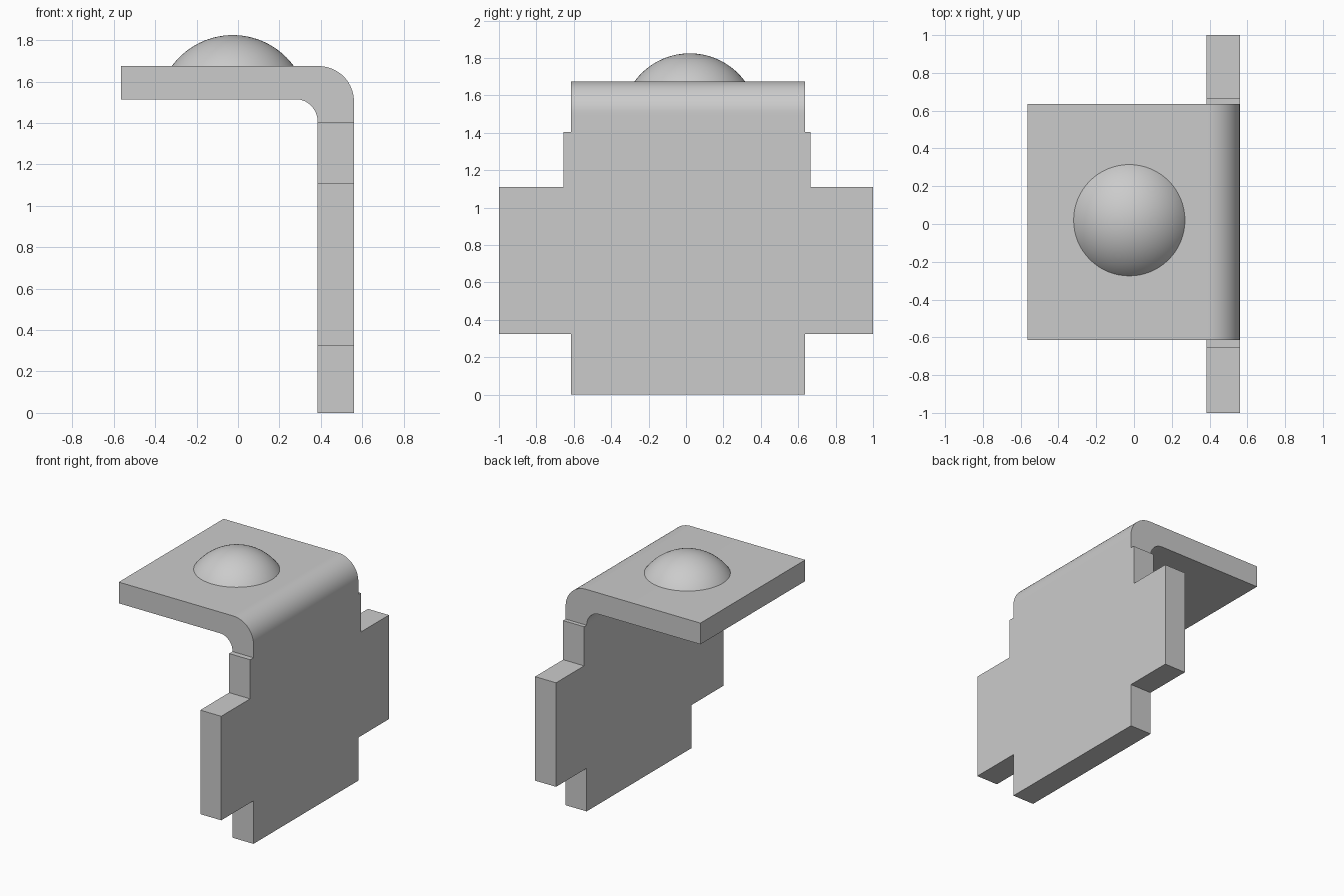
import bpy, bmesh
from math import sin, cos, pi
from mathutils import Vector

if "Cube" in bpy.data.objects:
    bpy.data.objects.remove(bpy.data.objects["Cube"])


def prism(name, points, offset):
    """Extrude a closed outline of 3D points along an offset vector."""
    bm = bmesh.new()
    face = bm.faces.new([bm.verts.new(p) for p in points])
    new = bmesh.ops.extrude_face_region(bm, geom=[face])["geom"]
    bmesh.ops.translate(bm, vec=offset, verts=[v for v in new if isinstance(v, bmesh.types.BMVert)])
    return finish(name, bm)


def finish(name, bm):
    bmesh.ops.recalc_face_normals(bm, faces=bm.faces[:])
    mesh = bpy.data.meshes.new(name)
    bm.to_mesh(mesh)
    bm.free()
    obj = bpy.data.objects.new(name, mesh)
    bpy.context.collection.objects.link(obj)
    return obj


def smooth(obj):
    bpy.ops.object.select_all(action='DESELECT')
    obj.select_set(True)
    bpy.context.view_layer.objects.active = obj
    bpy.ops.object.shade_smooth_by_angle(angle=0.5)


def corner(cx, cz, rx, rz, n=20):
    """Quarter bend from facing +x round to facing +z."""
    return [(cx + rx * cos(pi / 2 * i / n), cz + rz * sin(pi / 2 * i / n)) for i in range(n + 1)]


# Bent sheet: L-shaped side profile swept across the full width
side = [(0.56, 0)] + corner(0.39, 1.505, 0.17, 0.17) + [(-0.565, 1.675), (-0.565, 1.515)]
side += corner(0.28, 1.405, 0.105, 0.11)[::-1] + [(0.385, 0)]
bracket = prism("bent_bracket", [(x, -1.2, z) for x, z in side], (0, 2.4, 0))

# Stepped outline seen from the right trims the sheet, leaving wings
right = [(0.635, -0.1), (0.635, 0.325), (1, 0.325), (1, 1.11),
         (0.665, 1.11), (0.665, 1.405), (0.635, 1.405), (0.635, 1.9)]
left = [(-0.615, 1.9), (-0.615, 1.405), (-0.655, 1.405), (-0.655, 1.11),
        (-1, 1.11), (-1, 0.325), (-0.615, 0.325), (-0.615, -0.1)]
outline = prism("outline_cutter", [(-1, y, z) for y, z in right + left], (2, 0, 0))
outline.hide_render = True
mod = bracket.modifiers.new("trim", 'BOOLEAN')
mod.operation, mod.solver, mod.object = 'INTERSECT', 'EXACT', outline
bpy.context.view_layer.objects.active = bracket
bpy.ops.object.modifier_apply(modifier=mod.name)
bpy.data.objects.remove(outline)
smooth(bracket)

# Shallow dome: cap of a sphere, seated slightly into the top flange
radius = 0.365
centre = Vector((-0.025, 0.02, 1.825 - radius))
bm = bmesh.new()
bmesh.ops.create_uvsphere(bm, u_segments=64, v_segments=48, radius=radius)
bmesh.ops.translate(bm, vec=centre, verts=bm.verts[:])
bmesh.ops.bisect_plane(bm, geom=bm.verts[:] + bm.edges[:] + bm.faces[:],
                       plane_co=(0, 0, 1.665), plane_no=(0, 0, 1), clear_inner=True)
bmesh.ops.holes_fill(bm, edges=[e for e in bm.edges if e.is_boundary], sides=0)
smooth(finish("dome", bm))
